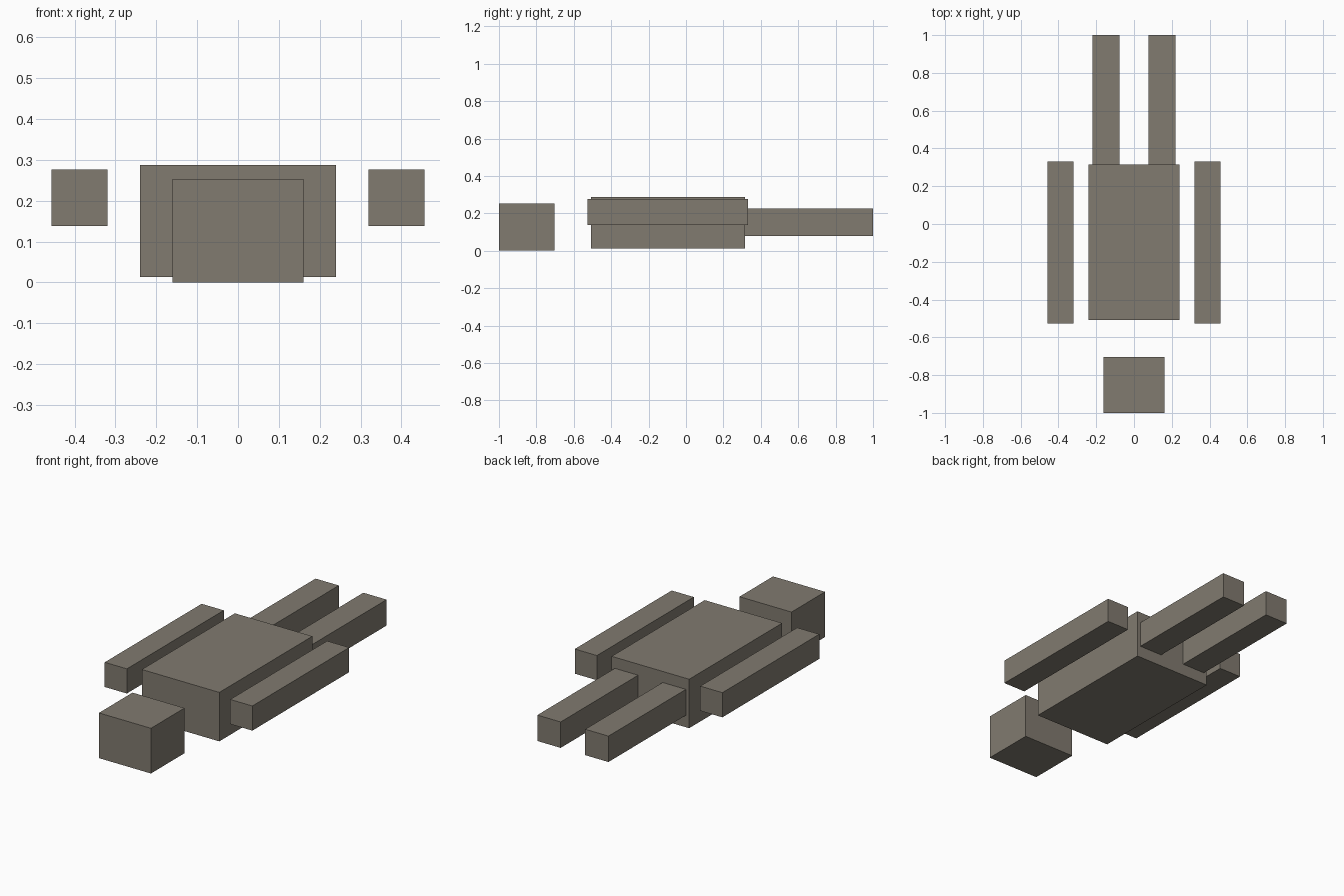
import bpy
import bmesh
from mathutils import Vector

cube = bpy.data.objects.get("Cube")
if cube:
    bpy.data.objects.remove(cube, do_unlink=True)

# Single warm grey for the whole figure
GREY = (0.22, 0.197, 0.162, 1.0)
mat = bpy.data.materials.new("warm_grey")
mat.use_nodes = True
mat.diffuse_color = GREY
bsdf = next(n for n in mat.node_tree.nodes if n.type == "BSDF_PRINCIPLED")
bsdf.inputs["Base Color"].default_value = GREY


def box(name, low, high):
    """Flat-shaded block spanning two opposite corners."""
    low, high = Vector(low), Vector(high)
    size = high - low
    bm = bmesh.new()
    bmesh.ops.create_cube(bm, size=1)
    bmesh.ops.scale(bm, vec=size, verts=bm.verts)
    mesh = bpy.data.meshes.new(name)
    bm.to_mesh(mesh)
    bm.free()
    mesh.materials.append(mat)
    obj = bpy.data.objects.new(name, mesh)
    obj.location = (low + high) / 2
    bpy.context.collection.objects.link(obj)
    return obj


def pair(name, low, high):
    """Left block and its mirrored right twin."""
    box("left_" + name, low, high)
    box("right_" + name, (-high[0], low[1], low[2]), (-low[0], high[1], high[2]))


# Head and torso, lying along y
box("head", (-0.161, -1.0, 0.0), (0.161, -0.703, 0.253))
box("torso", (-0.24, -0.508, 0.013), (0.24, 0.315, 0.287))

# Limbs
pair("arm", (0.32, -0.526, 0.138), (0.457, 0.331, 0.276))
pair("leg", (0.076, 0.312, 0.08), (0.22, 1.0, 0.225))
